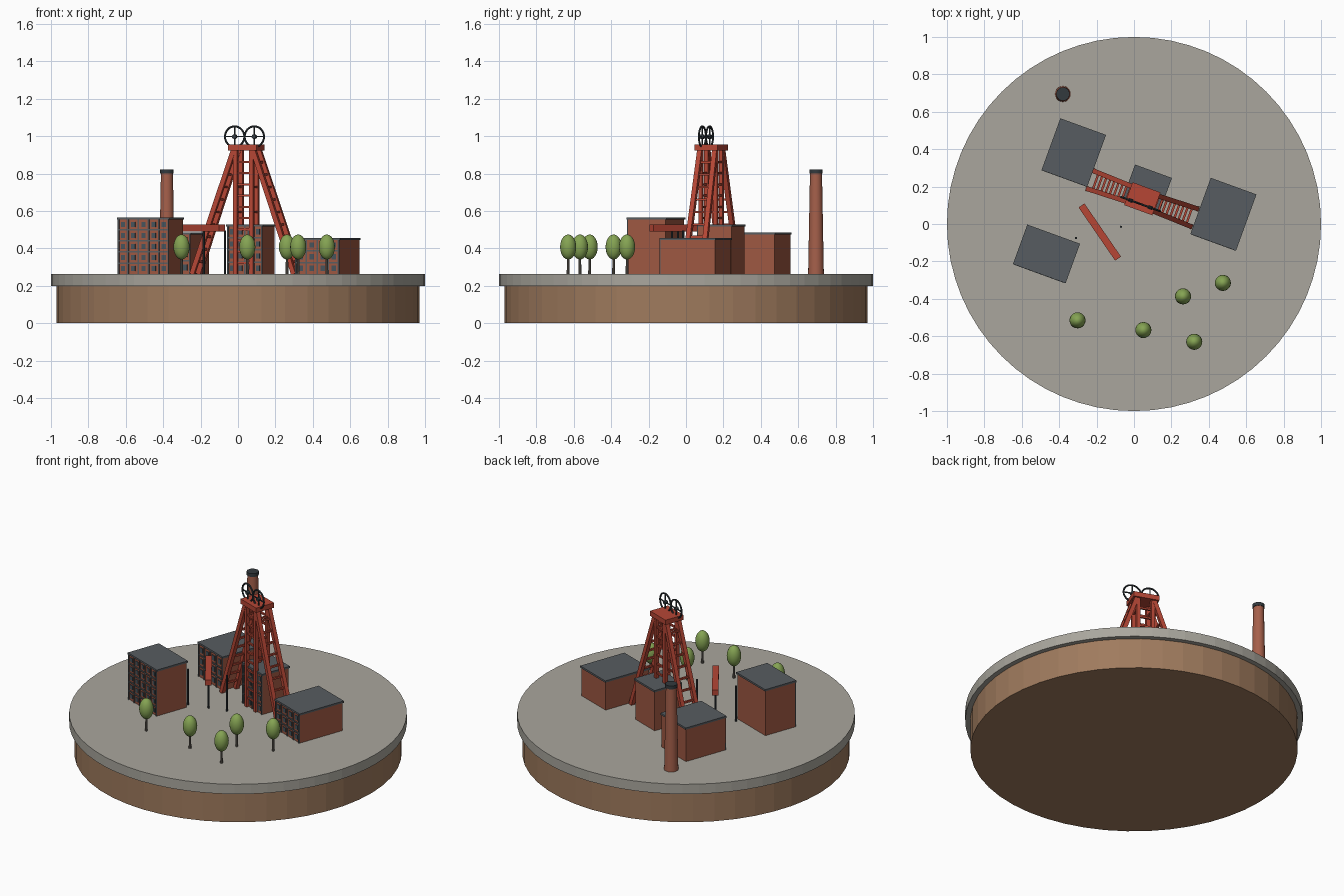
import bpy, math
from mathutils import Vector, Matrix

cube = bpy.data.objects.get("Cube")
if cube:
    bpy.data.objects.remove(cube, do_unlink=True)


def material(name, r, g, b):
    rgb = [(c / 255) ** 2.2 for c in (r, g, b)] + [1]
    m = bpy.data.materials.new(name)
    m.use_nodes = True
    m.diffuse_color = rgb
    m.node_tree.nodes["Principled BSDF"].inputs["Base Color"].default_value = rgb
    return m


EARTH = material("brown earth", 158, 122, 94)
GROUND = material("grey ground", 168, 165, 156)
BRICK = material("red brick", 156, 88, 68)
STACK = material("chimney brick", 164, 96, 76)
STEEL = material("red steel", 180, 72, 56)
SLATE = material("slate grey", 88, 93, 97)
DARK = material("dark iron", 54, 60, 64)
GLASS = material("window glass", 72, 84, 92)
LEAF = material("leaf green", 132, 162, 84)
TRUNK = material("grey bark", 112, 106, 98)

TOP = 0.262                      # ground level
TURN = math.radians(-20)         # shared heading of the mine buildings


def finish(name, mat, smooth=False):
    ob = bpy.context.object
    ob.name = name
    ob.data.materials.append(mat)
    if smooth:
        bpy.ops.object.shade_smooth_by_angle()
    return ob


def box(name, mat, frame, centre, size):
    bpy.ops.mesh.primitive_cube_add(size=1)
    ob = finish(name, mat)
    ob.matrix_world = frame @ Matrix.Translation(centre) @ Matrix.Diagonal((*size, 1))
    return ob


def cone(name, mat, centre, r1, r2, z0, z1, sides, smooth=False):
    bpy.ops.mesh.primitive_cone_add(vertices=sides, radius1=r1, radius2=r2, depth=z1 - z0,
                                    location=(*centre, (z0 + z1) / 2))
    return finish(name, mat, smooth)


def beam(name, mat, frame, a, b, width):
    a, b = Vector(a), Vector(b)
    turn = (b - a).to_track_quat("Z", "Y").to_matrix().to_4x4()
    return box(name, mat, frame @ Matrix.Translation((a + b) / 2) @ turn,
               (0, 0, 0), (width, width, (b - a).length))


def heading(x, y, angle=TURN):
    return Matrix.Translation((x, y, TOP)) @ Matrix.Rotation(angle, 4, "Z")


# Island base
cone("earth_base", EARTH, (0, 0), 0.97, 0.97, 0, 0.2, 48)
cone("ground_disc", GROUND, (0, 0), 1, 1, 0.198, TOP, 64)


# Brick buildings with a framed, glazed front
def building(name, x, y, w, d, h, cols, rows):
    f = heading(x, y)
    box(name + "_walls", BRICK, f, (0, 0, h / 2), (w, d, h))
    box(name + "_roof", SLATE, f, (0, 0, h + 0.002), (w + 0.01, d + 0.01, 0.012))
    cw, ch, front = w / cols, h / rows, -d / 2 - 0.002
    for i in range(cols + 1):
        px = min(max(i * cw, 0.004), w - 0.004) - w / 2
        box(name + "_post", SLATE, f, (px, front, h / 2), (0.008, 0.008, h))
    for j in range(1, rows):
        box(name + "_rail", SLATE, f, (0, front, j * ch), (w, 0.008, 0.008))
    for i in range(cols):
        for j in range(rows):
            box(name + "_window", GLASS, f, ((i + 0.5) * cw - w / 2, front + 0.001, (j + 0.5) * ch),
                (cw * 0.4, 0.006, ch * 0.45))


building("back_hall", -0.322, 0.382, 0.25, 0.285, 0.215, 4, 3)
building("shaft_house", 0.07, 0.188, 0.2, 0.19, 0.258, 4, 4)
building("right_hall", 0.478, 0.052, 0.25, 0.31, 0.186, 4, 3)
building("tall_hall", -0.468, -0.16, 0.29, 0.215, 0.296, 5, 5)

# Headframe: upright tower, raking legs, rungs and platform
f = heading(0.045, 0.135)
H = 0.665
for v in (-0.042, 0.042):
    for u in (-1, 1):
        beam("tower_post", STEEL, f, (u * 0.045, v, 0), (u * 0.045, v, H), 0.022)
        beam("raking_leg", STEEL, f, (u * 0.29, v * 1.2, 0), (u * 0.055, v, H), 0.026)
    for k in range(1, 11):
        beam("tower_rung", STEEL, f, (-0.045, v, k * 0.06), (0.045, v, k * 0.06), 0.011)
for u in (-1, 1):
    for k in range(1, 10):
        t = k / 10
        x = u * (0.29 - 0.235 * t)
        beam("leg_rung", STEEL, f, (x, -0.045, t * H), (x, 0.045, t * H), 0.012)
        if k % 2:
            beam("tower_tie", STEEL, f, (u * 0.045, -0.042, t * H), (u * 0.045, 0.042, t * H), 0.011)
box("platform", STEEL, f, (0, 0, H + 0.013), (0.16, 0.13, 0.032))

# Winding wheels
for u in (-0.056, 0.056):
    wheel = f @ Matrix.Translation((u, -0.03, 0.735)) @ Matrix.Rotation(math.pi / 2, 4, "X")
    bpy.ops.mesh.primitive_torus_add(major_radius=0.055, minor_radius=0.0055,
                                     major_segments=32, minor_segments=8)
    finish("wheel_rim", DARK, True).matrix_world = wheel
    bpy.ops.mesh.primitive_cylinder_add(vertices=12, radius=0.012, depth=0.02)
    finish("wheel_hub", DARK, True).matrix_world = wheel
    beam("wheel_spoke", DARK, wheel, (-0.055, 0, 0), (0.055, 0, 0), 0.006)
    beam("wheel_spoke", DARK, wheel, (0, -0.055, 0), (0, 0.055, 0), 0.006)

# Raised conveyor on thin posts
box("conveyor", STEEL, heading(-0.183, -0.043, math.radians(-55.5)), (0, 0, 0.246), (0.345, 0.038, 0.036))
for p in ((-0.31, -0.075), (-0.183, -0.043), (-0.07, -0.015)):
    cone("conveyor_post", DARK, p, 0.006, 0.006, TOP, 0.495, 8)

# Chimney
cone("chimney", STACK, (-0.38, 0.695), 0.042, 0.032, TOP, 0.81, 20, True)
cone("chimney_cap", DARK, (-0.38, 0.695), 0.036, 0.036, 0.8, 0.822, 20, True)

# Trees
for p in ((0.475, -0.315), (0.262, -0.387), (0.05, -0.567), (0.322, -0.63), (-0.302, -0.515)):
    cone("tree_trunk", TRUNK, p, 0.008, 0.006, TOP, 0.36, 8, True)
    bpy.ops.mesh.primitive_uv_sphere_add(segments=20, ring_count=12, radius=1, location=(*p, 0.407))
    finish("tree_crown", LEAF, True).scale = (0.043, 0.043, 0.067)
